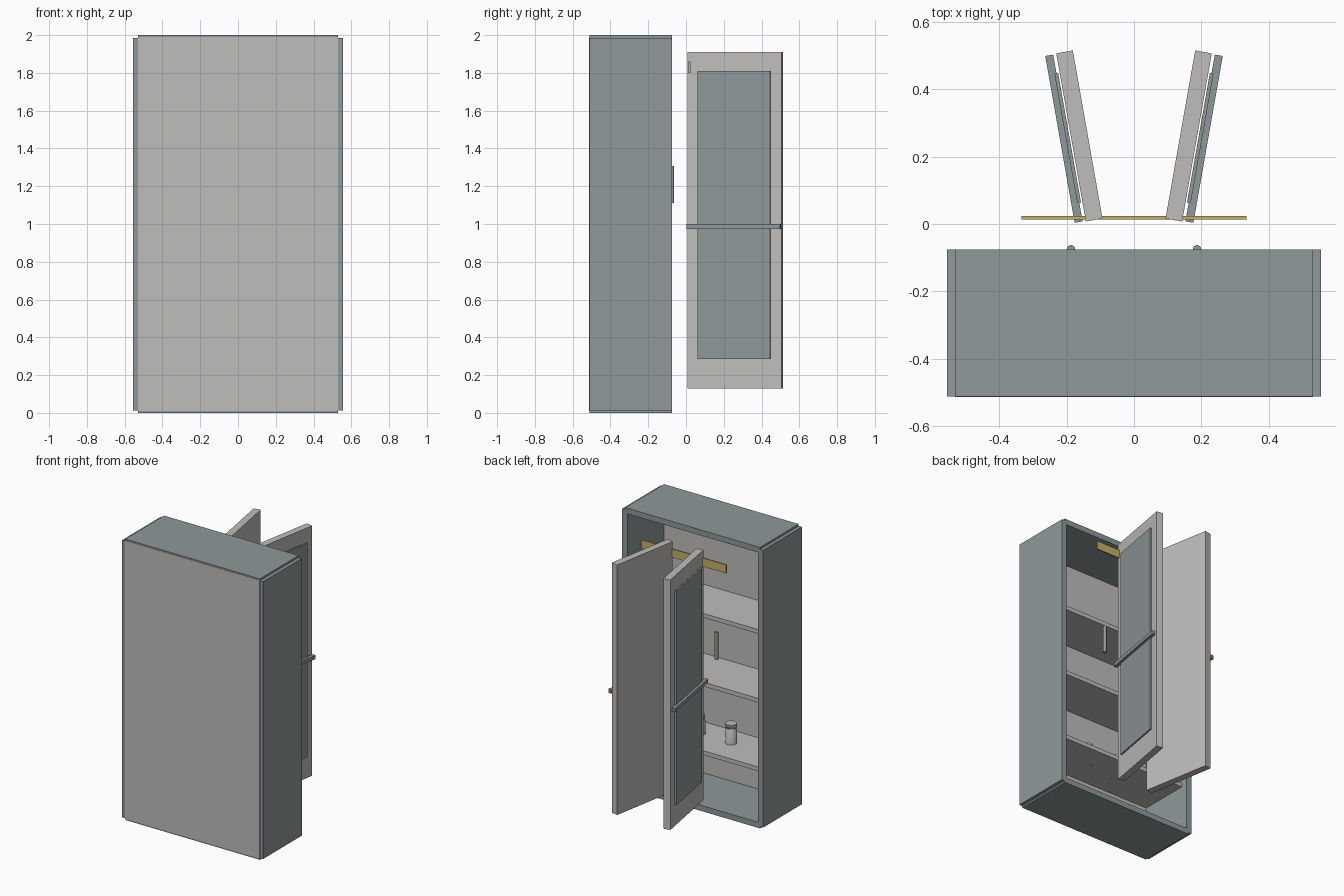
import bpy, bmesh, math
from mathutils import Matrix, Vector

if "Cube" in bpy.data.objects:
    bpy.data.objects.remove(bpy.data.objects["Cube"])


def material(name, color):
    m = bpy.data.materials.new(name)
    m.diffuse_color = (*color, 1)
    m.use_nodes = True
    m.node_tree.nodes["Principled BSDF"].inputs["Base Color"].default_value = m.diffuse_color
    return m


STEEL = material("blue_grey_steel", (0.275, 0.315, 0.325))
PALE = material("pale_grey", (0.52, 0.51, 0.495))
GOLD = material("dull_gold", (0.56, 0.44, 0.13))


def finish(name, bm, mat):
    mesh = bpy.data.meshes.new(name)
    bm.to_mesh(mesh)
    bm.free()
    mesh.materials.append(mat)
    obj = bpy.data.objects.new(name, mesh)
    bpy.context.collection.objects.link(obj)
    return obj


def box(name, lo, hi, mat, frame=Matrix()):
    """Box between two corners, optionally placed in a rotated frame."""
    lo, hi = Vector(lo), Vector(hi)
    bm = bmesh.new()
    bmesh.ops.create_cube(bm, size=1, matrix=frame @ Matrix.Translation((lo + hi) / 2)
                          @ Matrix.Diagonal((*(hi - lo), 1)))
    return finish(name, bm, mat)


def lathe(name, x, y, profile, mat, steps=24):
    """Closed solid turned from (radius, z) points, bottom to top."""
    bm = bmesh.new()
    rings = [[bm.verts.new((x + r * math.cos(2 * math.pi * i / steps),
                            y + r * math.sin(2 * math.pi * i / steps), z))
              for i in range(steps)] for r, z in profile]
    for a, b in zip(rings, rings[1:]):
        for i in range(steps):
            j = (i + 1) % steps
            bm.faces.new((a[i], a[j], b[j], b[i])).smooth = True
    bm.faces.new(rings[0][::-1])
    bm.faces.new(rings[-1])
    for e in bm.edges:
        if e.calc_face_angle(0) > math.radians(35):
            e.smooth = False
    return finish(name, bm, mat)


# Cabinet shell
FRONT, REAR = -0.511, -0.075
box("top_panel", (-0.53, FRONT, 1.96), (0.53, REAR, 2.0), STEEL)
box("bottom_panel", (-0.53, FRONT, 0), (0.53, REAR, 0.04), STEEL)
box("closed_panel", (-0.53, -0.513, 0.01), (0.53, -0.49, 1.99), PALE)
for s, side in ((1, "right"), (-1, "left")):
    xs = sorted((s * 0.515, s * 0.555))
    box(side + "_wall", (xs[0], FRONT, 0.012), (xs[1], REAR, 1.986), STEEL)

# Shelves
for i, z in enumerate((0.405, 0.893, 1.383)):
    box(f"shelf_{i + 1}", (-0.52, -0.495, z - 0.03), (0.52, -0.125, z), PALE)

# Sign bar
box("sign_bar", (-0.333, 0.014, 1.80), (0.333, 0.024, 1.86), GOLD)

# Doors with inset plate and push bar, plus pull handles and jars
for s, side in ((1, "right"), (-1, "left")):
    frame = (Matrix.Translation((s * 0.162, 0.261, 0))
             @ Matrix.Rotation(math.radians(-10 * s), 4, 'Z'))

    def door_part(name, x0, x1, half, z0, z1, mat):
        a, b = sorted((s * x0, s * x1))
        box(f"{side}_{name}", (a, -half, z0), (b, half, z1), mat, frame)

    door_part("door", -0.025, 0.025, 0.253, 0.13, 1.91, PALE)
    door_part("door_plate", 0.0295, 0.0405, 0.195, 0.285, 1.81, STEEL)
    door_part("push_bar", 0.0345, 0.0585, 0.251, 0.973, 1.0, STEEL)

    lathe(side + "_handle", s * 0.187, -0.075,
          [(0.0125, 1.112), (0.0125, 1.308)], STEEL, 16)
    lathe(side + "_jar", s * 0.125, -0.33,
          [(0.039, 0.374), (0.039, 0.495), (0.03, 0.51), (0.03, 0.518),
           (0.037, 0.518), (0.037, 0.545)], PALE)
